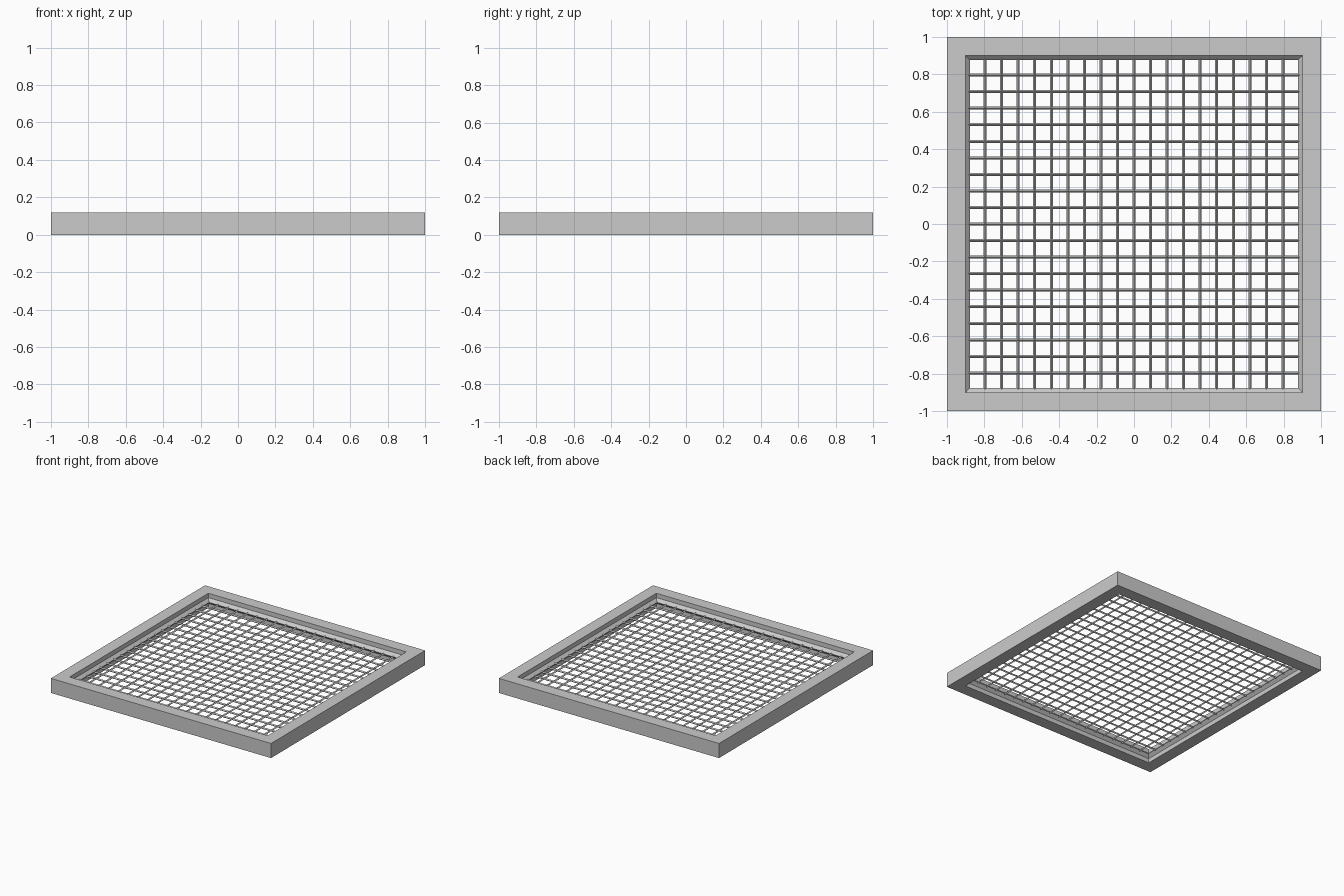
import bpy
import bmesh
from math import pi, sqrt
from mathutils import Matrix, Vector

cube = bpy.data.objects.get("Cube")
if cube:
    bpy.data.objects.remove(cube, do_unlink=True)

HEIGHT, OUTER, INNER = 0.12, 1.0, 0.9
MID = HEIGHT / 2
CELLS, SPAN = 20, 0.884
BAR = 0.008

grey = bpy.data.materials.new("plain grey")
grey.use_nodes = True
colour = (0.6, 0.6, 0.6, 1)
grey.diffuse_color = colour
grey.node_tree.nodes["Principled BSDF"].inputs["Base Color"].default_value = colour


def add_object(name, bm):
    bmesh.ops.recalc_face_normals(bm, faces=bm.faces)
    mesh = bpy.data.meshes.new(name)
    bm.to_mesh(mesh)
    bm.free()
    mesh.materials.append(grey)
    obj = bpy.data.objects.new(name, mesh)
    bpy.context.collection.objects.link(obj)
    return obj


def square_ring(name, profile):
    """Sweep a closed (half width, z) profile around a mitred square."""
    bm = bmesh.new()
    loops = [[bm.verts.new((sx * r, sy * r, z)) for r, z in profile]
             for sx, sy in ((-1, -1), (1, -1), (1, 1), (-1, 1))]
    n = len(profile)
    for c in range(4):
        a, b = loops[c], loops[(c + 1) % 4]
        for i in range(n):
            j = (i + 1) % n
            bm.faces.new((a[i], b[i], b[j], a[j]))
    return add_object(name, bm)


def bar_set(name, axis):
    """Parallel bars with a diamond section, running along one axis."""
    bm = bmesh.new()
    turn = Matrix.Rotation(pi / 2, 4, "Y" if axis == "X" else "X")
    for i in range(1, CELLS):
        offset = -SPAN + 2 * SPAN * i / CELLS
        place = Vector((0, offset, MID) if axis == "X" else (offset, 0, MID))
        bmesh.ops.create_cone(bm, cap_ends=True, segments=4, radius1=BAR, radius2=BAR,
                              depth=2 * SPAN, matrix=Matrix.Translation(place) @ turn)
    return add_object(name, bm)


# Outer square frame with upright walls
square_ring("outer_frame", [(OUTER, 0), (OUTER, HEIGHT), (INNER, HEIGHT), (INNER, 0)])

# Sloped rim holding the lattice inside the frame
rise = INNER - SPAN + BAR
square_ring("lattice_rim", [(INNER, MID - rise), (INNER, MID + rise), (SPAN - BAR, MID)])

# Crossing lattice bars
bar_set("lattice_bars_across", "X")
bar_set("lattice_bars_lengthwise", "Y")
